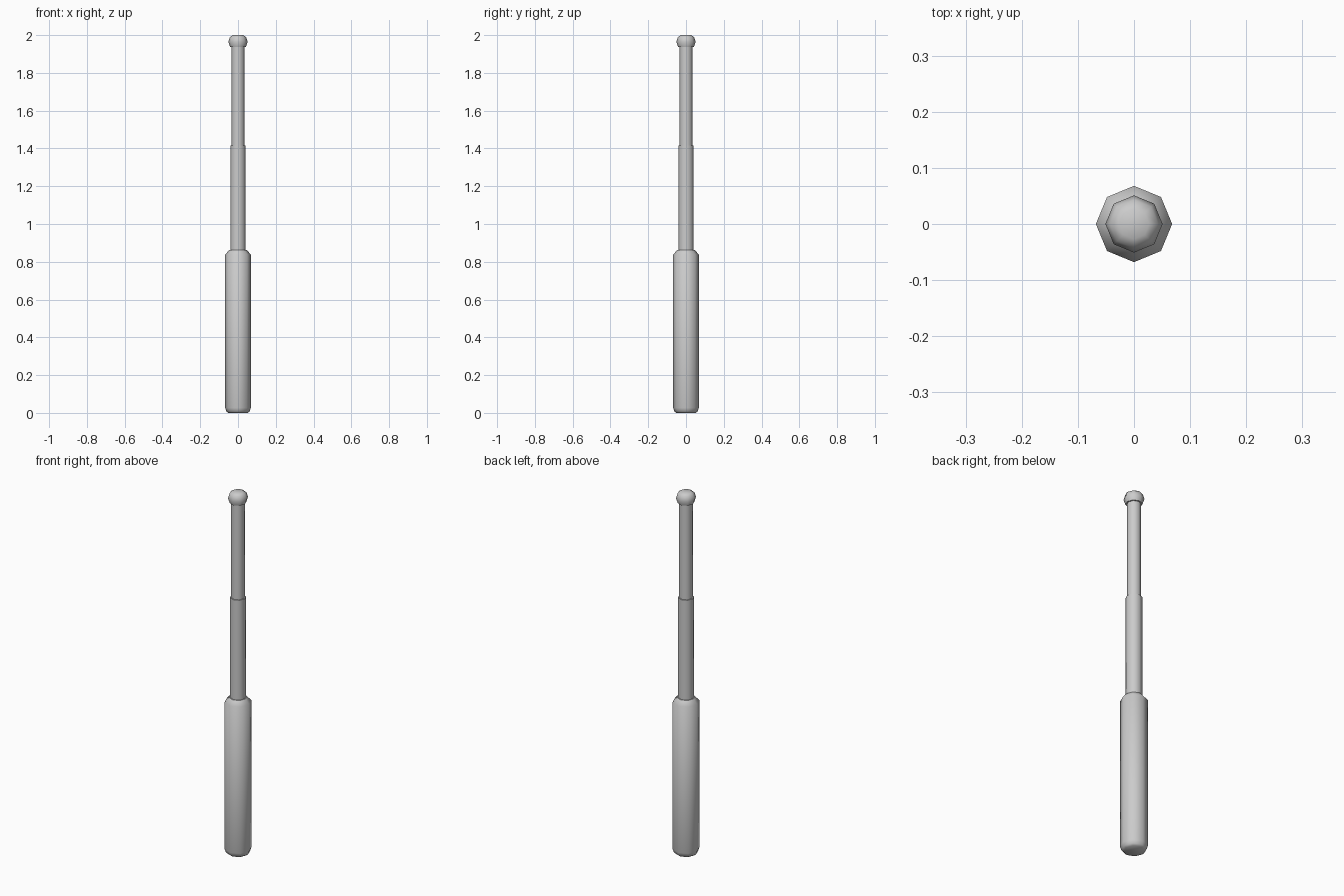
import bpy, bmesh, math

if "Cube" in bpy.data.objects:
    bpy.data.objects.remove(bpy.data.objects["Cube"])

SIDES = 8


def lathe(name, profile, smooth_angle=50):
    """Closed eight-sided solid from (radius, height) rings, bottom to top."""
    bm = bmesh.new()
    rings = []
    for r, z in profile:
        rings.append([bm.verts.new((r * math.cos(a), r * math.sin(a), z))
                      for a in (2 * math.pi * i / SIDES for i in range(SIDES))])
    for low, high in zip(rings, rings[1:]):
        for i in range(SIDES):
            j = (i + 1) % SIDES
            bm.faces.new((low[i], low[j], high[j], high[i]))
    bm.faces.new(rings[0][::-1])
    bm.faces.new(rings[-1])
    mesh = bpy.data.meshes.new(name)
    bm.to_mesh(mesh)
    bm.free()
    obj = bpy.data.objects.new(name, mesh)
    bpy.context.collection.objects.link(obj)
    bpy.ops.object.select_all(action='DESELECT')
    obj.select_set(True)
    bpy.context.view_layer.objects.active = obj
    bpy.ops.object.shade_smooth_by_angle(angle=math.radians(smooth_angle))
    return obj


# Thick grip with chamfered ends
lathe("handle", [(0.052, 0.0), (0.062, 0.008), (0.068, 0.027),
                 (0.068, 0.838), (0.046, 0.863)])

# Two telescoping tubes
lathe("middle_tube", [(0.041, 0.85), (0.041, 1.415)])
lathe("upper_tube", [(0.035, 1.40), (0.035, 1.95)])

# Rounded knob at the end
lathe("tip", [(0.042, 1.938), (0.051, 1.964), (0.043, 1.99), (0.027, 2.0)], 60)
